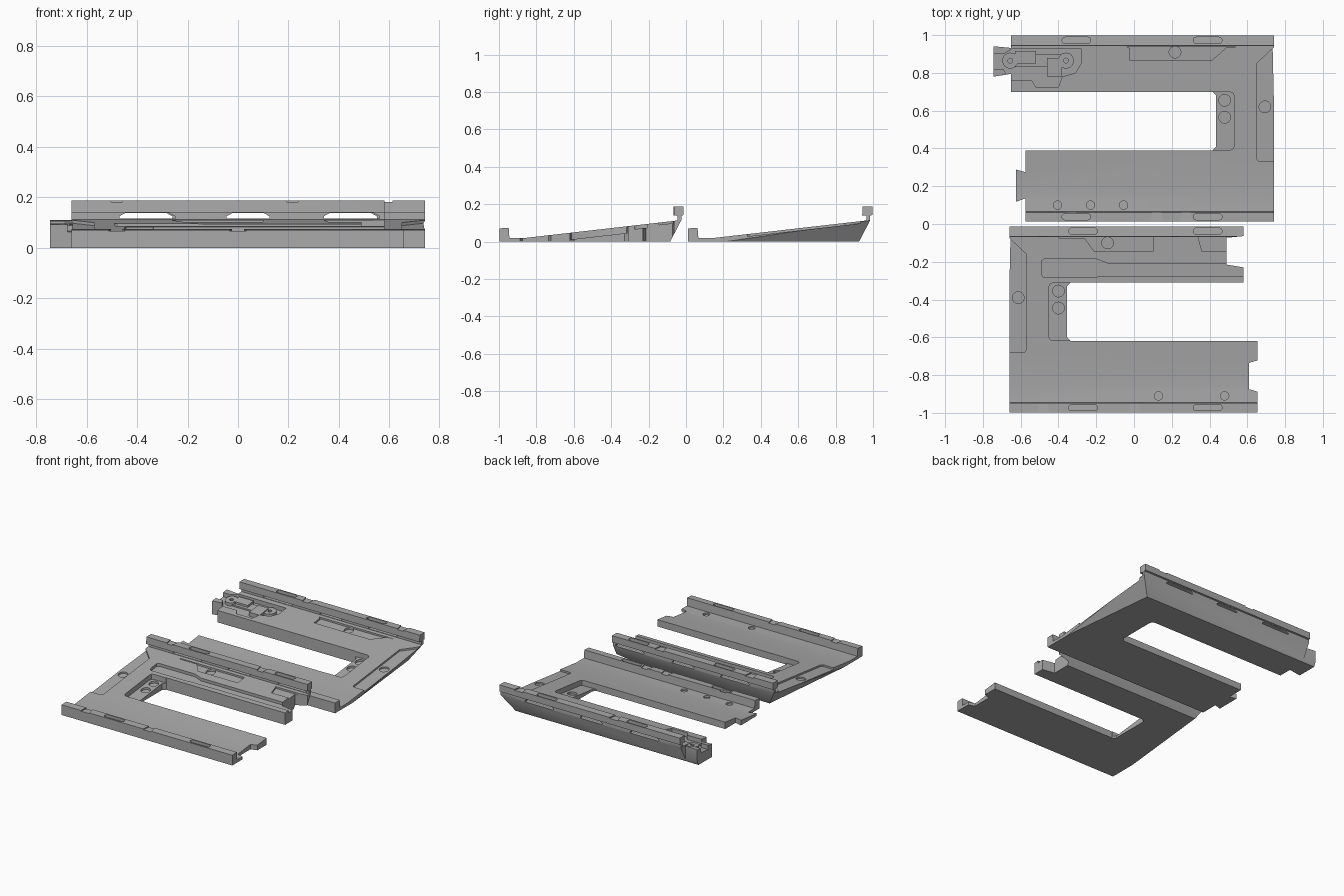
import bpy, bmesh, math
from mathutils import Vector

if "Cube" in bpy.data.objects:
    bpy.data.objects.remove(bpy.data.objects["Cube"])

grey = bpy.data.materials.new("plain_grey")
grey.diffuse_color = (0.40, 0.40, 0.40, 1)
grey.use_nodes = True
grey.node_tree.nodes["Principled BSDF"].inputs["Base Color"].default_value = grey.diffuse_color


def top(y):
    """Height of the sloped deck."""
    return 0.02 + max(0, y - 0.15) * 0.1145


def finish(bm, name):
    bmesh.ops.recalc_face_normals(bm, faces=bm.faces)
    me = bpy.data.meshes.new(name)
    bm.to_mesh(me)
    bm.free()
    me.materials.append(grey)
    ob = bpy.data.objects.new(name, me)
    bpy.context.collection.objects.link(ob)
    return ob


def loft(name, a, b):
    """Solid between two matching rings of points."""
    bm = bmesh.new()
    va, vb = [bm.verts.new(p) for p in a], [bm.verts.new(p) for p in b]
    n = len(a)
    bm.faces.new(va)
    bm.faces.new(vb)
    for i in range(n):
        j = (i + 1) % n
        bm.faces.new((va[i], va[j], vb[j], vb[i]))
    return finish(bm, name)


def plan(name, pts, lo, hi):
    """Plan outline between two heights, each a function of y."""
    return loft(name, [(x, y, lo(y)) for x, y in pts], [(x, y, hi(y)) for x, y in pts])


def pocket(pts, depth):
    return plan("pocket_cutter", pts, lambda y: top(y) - depth, lambda y: top(y) + 0.02)


def flat(pts, z0, z1):
    return plan("flat_cutter", pts, lambda y: z0, lambda y: z1)


def circle(x, y, r, n=24):
    return [(x + r * math.cos(2 * math.pi * i / n), y + r * math.sin(2 * math.pi * i / n)) for i in range(n)]


def stadium(x, y, half, r, n=8):
    arc = [-math.pi / 2 + math.pi * i / n for i in range(n + 1)]
    right = [(x + half - r + r * math.cos(t), y + r * math.sin(t)) for t in arc]
    return right + [(2 * x - px, 2 * y - py) for px, py in right]


def rect(x0, x1, y0, y1):
    return [(x0, y0), (x1, y0), (x1, y1), (x0, y1)]


def boolean(ob, cutter, op='DIFFERENCE'):
    m = ob.modifiers.new("cut", 'BOOLEAN')
    m.operation, m.solver, m.object = op, 'EXACT', cutter
    bpy.context.view_layer.objects.active = ob
    bpy.ops.object.modifier_apply(modifier=m.name)
    bpy.data.objects.remove(cutter)


# cross-section: front lip, flat floor, ramp, thin neck, rear lip, slanted back
PROFILE = [(0.012, 0), (0.925, 0), (0.985, 0.115), (0.985, 0.14), (0.997, 0.142), (0.997, 0.188),
           (0.944, 0.188), (0.942, 0.14), (0.965, 0.14), (0.965, top(0.965)), (0.15, 0.02),
           (0.066, 0.02), (0.062, 0.074), (0.012, 0.071)]


def bracket(name, outline, pockets, holes, slots, notches):
    ob = loft(name, [(-0.8, y, z) for y, z in PROFILE], [(0.74, y, z) for y, z in PROFILE])
    boolean(ob, flat(outline, -0.1, 0.3), 'INTERSECT')
    # undercut along the spine side
    p1 = Vector((0.741, 0.2, 0))
    p2 = p1 + 1.4 * (Vector((0.665, 0.925, 0)) - p1)
    p3 = p1 + 1.4 * (Vector((0.741, 0.985, 0.115)) - p1)
    out = Vector((0.3, 0, -0.1))
    boolean(ob, loft("undercut_cutter", [p1, p2, p3], [p + out for p in (p1, p2, p3)]))
    # side shelf and the ledge at the inner end of the window
    shelf = [(0.8, 0.33), (0.66, 0.33), (0.65, 0.345), (0.65, 0.85), (0.74, 0.935), (0.8, 0.935)]
    boolean(ob, pocket(shelf, 0.012))
    ledge = [(0.40, 0.392), (0.51, 0.392), (0.524, 0.398), (0.53, 0.412),
             (0.53, 0.678), (0.524, 0.692), (0.51, 0.698), (0.40, 0.698)]
    boolean(ob, pocket(ledge, 0.036))
    for pts, depth in pockets:
        boolean(ob, pocket(pts, depth))
    # blind round holes
    for x, y, r, depth in holes + [(0.48, 0.655, 0.031, 0.05), (0.48, 0.565, 0.031, 0.05),
                                   (0.693, 0.62, 0.031, 0.022)]:
        boolean(ob, pocket(circle(x, y, r), depth))
    # long slots in both lips
    for x in slots:
        boolean(ob, flat(stadium(x, 0.972, 0.076, 0.017), 0.165, 0.25))
        boolean(ob, flat(stadium(x, 0.038, 0.076, 0.016), 0.055, 0.12))
    # shallow tapered notches in the lip tops
    for x, y0, y1, z in notches:
        pts = [(x - 0.035, y0), (x + 0.035, y0), (x + 0.02, y1), (x - 0.02, y1)]
        boolean(ob, flat(pts, z - 0.007, z + 0.05))
    # openings under the rear lip
    for x, h in ((-0.37, 0.11), (0.04, 0.085), (0.44, 0.11)):
        xz = [(x - h, 0.116), (x + h, 0.116), (x + h, 0.125), (x + h - 0.025, 0.139),
              (x - h + 0.025, 0.139), (x - h, 0.125)]
        boolean(ob, loft("gap_cutter", [(a, 0.95, b) for a, b in xz], [(a, 1.05, b) for a, b in xz]))
    return ob


# shared inner window and spine corners
WINDOW = [(0.415, 0.39), (0.435, 0.41), (0.435, 0.68), (0.415, 0.70)]
SPINE = [(0.74, 1.1), (0.74, -0.1)]

# rear bracket, with dovetail tabs
tabs_low = [(-0.575, -0.1), (-0.575, 0.135), (-0.625, 0.118), (-0.625, 0.288), (-0.575, 0.275), (-0.575, 0.39)]
tabs_high = [(-0.65, 0.70), (-0.65, 0.795), (-0.745, 0.78), (-0.745, 0.941), (-0.65, 0.932), (-0.65, 1.1)]
latch_bay = [(-0.8, 0.82), (-0.69, 0.82), (-0.66, 0.76), (-0.54, 0.76), (-0.52, 0.725), (-0.40, 0.725), (-0.38, 0.78),
             (-0.31, 0.80), (-0.28, 0.85), (-0.28, 0.93), (-0.64, 0.93), (-0.69, 0.90), (-0.8, 0.90)]
cable_bay = [(-0.04, 0.94), (-0.02, 0.93), (-0.02, 0.865), (0.41, 0.865), (0.49, 0.935), (0.56, 0.94)]
rear = bracket(
    "rear_bracket", tabs_low + WINDOW + tabs_high + SPINE,
    [(latch_bay, 0.03), (cable_bay, 0.012)],
    [(0.217, 0.91, 0.031, 0.024)] + [(x, 0.1, 0.022, 0.012) for x in (-0.405, -0.23, -0.055)],
    (-0.305, 0.39),
    [(-0.14, 1.01, 0.93, 0.188), (0.59, 1.01, 0.93, 0.188),
     (-0.33, 0, 0.08, 0.073), (0.12, 0, 0.08, 0.073), (0.275, 0, 0.08, 0.073)])

# latch strip, round bosses and button sitting in the latch bay
parts = [rear]
for nm, pts, lo, hi in (("latch_strip", stadium(-0.505, 0.865, 0.17, 0.033), 0.031, 0.02),
                        ("latch_boss_left", circle(-0.655, 0.865, 0.042), 0.04, 0.008),
                        ("latch_boss_right", circle(-0.36, 0.865, 0.042), 0.031, 0.008),
                        ("latch_button", rect(-0.46, -0.38, 0.78, 0.88), 0.031, 0.002),
                        ("latch_block", rect(-0.63, -0.52, 0.85, 0.915), 0.031, 0.006)):
    part = plan(nm, pts, lambda y, d=lo: top(y) - d, lambda y, d=hi: top(y) - d)
    if "boss" in nm:
        x = sum(p[0] for p in pts) / len(pts)
        boolean(part, pocket(circle(x, 0.865, 0.013, 12), 0.02))
    parts.append(part)

# front bracket, modelled like the rear one and mirrored, with dovetail notches
ends_low = [(-0.575, -0.1), (-0.575, 0.122), (-0.53, 0.135), (-0.53, 0.275), (-0.575, 0.288), (-0.575, 0.39)]
ends_high = [(-0.50, 0.70), (-0.50, 0.78), (-0.41, 0.795), (-0.41, 0.937), (-0.50, 0.946), (-0.50, 1.1)]
groove = [(-0.6, 0.735), (0.24, 0.735), (0.28, 0.73), (0.56, 0.73), (0.57, 0.745), (0.57, 0.815),
          (0.555, 0.825), (0.28, 0.825), (0.22, 0.802), (-0.6, 0.802)]
bay = [(0.48, 0.94), (0.47, 0.932), (0.34, 0.932), (0.29, 0.865), (-0.02, 0.865), (-0.02, 0.94)]
end_bay = [(-0.26, 0.94), (-0.28, 0.865), (-0.6, 0.865), (-0.6, 0.94)]
front = bracket(
    "front_bracket", ends_low + WINDOW + ends_high + SPINE,
    [(groove, 0.02), (bay, 0.012), (end_bay, 0.012)],
    [(0.22, 0.91, 0.031, 0.024), (-0.05, 0.1, 0.022, 0.012), (-0.40, 0.1, 0.022, 0.012)],
    (0.35, -0.31),
    [(0.56, 1.01, 0.93, 0.188), (-0.135, 1.01, 0.93, 0.188),
     (0.56, 0, 0.08, 0.073), (0.08, 0, 0.08, 0.073)])
bm = bmesh.new()
bm.from_mesh(front.data)
for v in bm.verts:
    v.co.x, v.co.y = 0.08 - v.co.x, v.co.y - 1.01
bmesh.ops.reverse_faces(bm, faces=bm.faces)
bm.to_mesh(front.data)
bm.free()
parts.append(front)

# smooth round walls, sharp edges kept
for ob in bpy.context.view_layer.objects:
    ob.select_set(ob in parts)
bpy.context.view_layer.objects.active = rear
bpy.ops.object.shade_smooth_by_angle(angle=math.radians(30))
